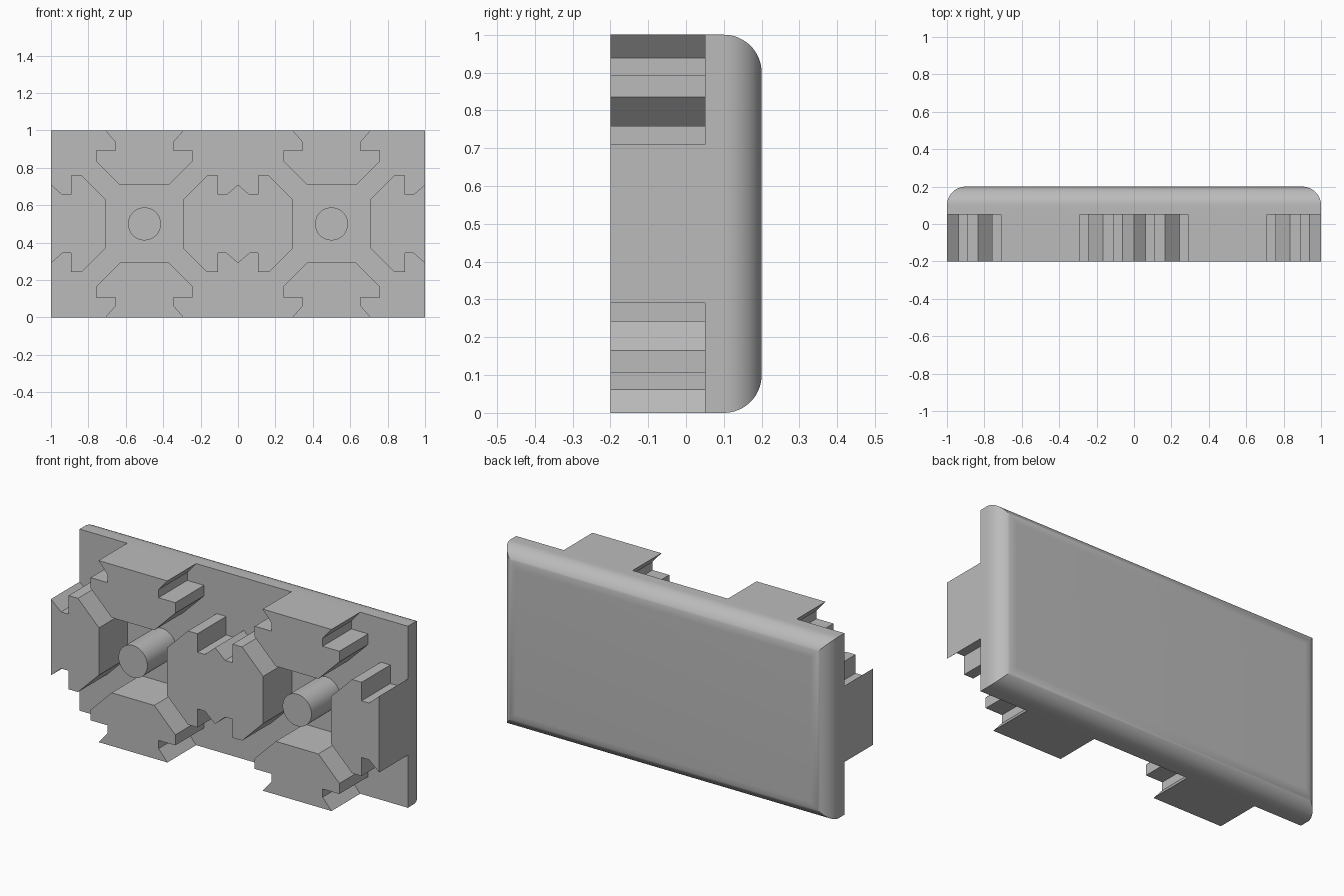
import bpy, bmesh, math

cube = bpy.data.objects.get("Cube")
if cube:
    bpy.data.objects.remove(cube)

grey = bpy.data.materials.new("light grey plastic")
grey.use_nodes = True
color = (0.5, 0.5, 0.5, 1)
grey.diffuse_color = color
grey.node_tree.nodes["Principled BSDF"].inputs["Base Color"].default_value = color

FRONT, SEAT, BACK, FILLET = -0.2, 0.05, 0.2, 0.1


def make_object(name, bm, smooth=False):
    bmesh.ops.recalc_face_normals(bm, faces=bm.faces)
    mesh = bpy.data.meshes.new(name)
    bm.to_mesh(mesh)
    bm.free()
    mesh.materials.append(grey)
    obj = bpy.data.objects.new(name, mesh)
    bpy.context.collection.objects.link(obj)
    if smooth:
        bpy.ops.object.select_all(action="DESELECT")
        obj.select_set(True)
        bpy.context.view_layer.objects.active = obj
        bpy.ops.object.shade_smooth_by_angle(angle=math.radians(30))
    return obj


def prism(name, outline, smooth=False):
    """Extrude an x-z outline from the front to the back of the cover plate seat."""
    bm = bmesh.new()
    face = bm.faces.new([bm.verts.new((x, FRONT, z)) for x, z in outline])
    ext = bmesh.ops.extrude_face_region(bm, geom=[face])
    verts = [v for v in ext["geom"] if isinstance(v, bmesh.types.BMVert)]
    bmesh.ops.translate(bm, verts=verts, vec=(0, SEAT - FRONT, 0))
    return make_object(name, bm, smooth)


# Cover plate: stacked rectangles shrinking along a quarter circle, mitred corners
rings = [(0, SEAT)]
for i in range(17):
    a = math.pi / 2 * i / 16
    rings.append((FILLET * (1 - math.cos(a)), BACK - FILLET + FILLET * math.sin(a)))
bm = bmesh.new()
loops = []
for inset, y in rings:
    w, h = 1 - inset, 0.5 - inset
    loops.append([bm.verts.new((sx * w, y, 0.5 + sz * h))
                  for sx, sz in ((-1, -1), (1, -1), (1, 1), (-1, 1))])
for a, b in zip(loops, loops[1:]):
    for i in range(4):
        j = (i + 1) % 4
        bm.faces.new((a[i], a[j], b[j], b[i]))
bm.faces.new(loops[0])
bm.faces.new(loops[-1])
make_object("cover_plate", bm, smooth=True)

# Slot tab half profile: (depth from the plate edge, half width)
half = [(0, 0.21), (0.062, 0.156), (0.107, 0.156), (0.107, 0.258),
        (0.165, 0.258), (0.293, 0.13)]
tab = half + [(d, -w) for d, w in reversed(half)]

# Tabs along the bottom and top edges
for side, cx in (("right", -0.5), ("left", 0.5)):
    prism("bottom_tab_" + side, [(cx + w, d) for d, w in tab])
    prism("top_tab_" + side, [(cx + w, 1 - d) for d, w in tab])

# Tabs at both ends
for side, s in (("right", -1), ("left", 1)):
    prism("end_tab_" + side, [(s * (1 - d), 0.5 + w) for d, w in tab])

# Double tab in the middle
mirrored = [(-d, w) for d, w in reversed(tab[1:-1])]
prism("middle_tab", [(d, 0.5 + w) for d, w in tab + mirrored])

# Round pegs
for side, cx in (("right", -0.5), ("left", 0.5)):
    prism("peg_" + side, [(cx + 0.088 * math.cos(t * math.tau / 48),
                           0.5 + 0.088 * math.sin(t * math.tau / 48))
                          for t in range(48)], smooth=True)
